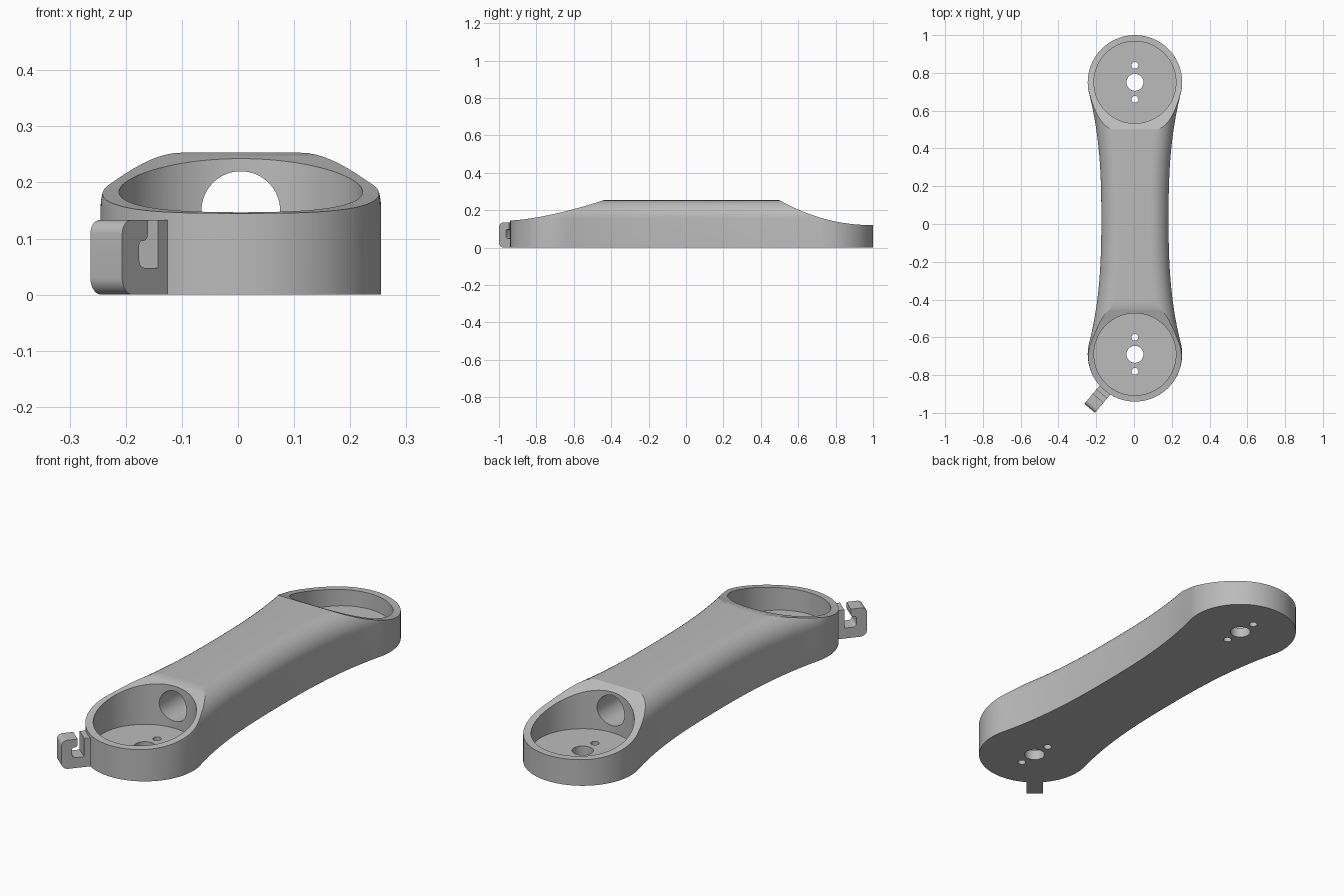
import bpy, bmesh, math
from mathutils import Matrix, Vector

if "Cube" in bpy.data.objects:
    bpy.data.objects.remove(bpy.data.objects["Cube"])

CX, MID = 0.005, 0.03            # arm axis and middle
FRONT, BACK = -0.69, 0.75        # cup centres along y
R, CUP_R, FLOOR, TOP = 0.25, 0.217, 0.047, 0.253

grey = bpy.data.materials.new("plain_grey")
grey.use_nodes = True
grey.diffuse_color = (0.5, 0.5, 0.5, 1)
grey.node_tree.nodes["Principled BSDF"].inputs["Base Color"].default_value = (0.5, 0.5, 0.5, 1)


def make_object(name, bm):
    bmesh.ops.recalc_face_normals(bm, faces=bm.faces)
    mesh = bpy.data.meshes.new(name)
    bm.to_mesh(mesh)
    bm.free()
    obj = bpy.data.objects.new(name, mesh)
    bpy.context.collection.objects.link(obj)
    mesh.materials.append(grey)
    return obj


def loft(name, rings):
    """Closed solid through a stack of equal-length rings."""
    bm = bmesh.new()
    loops = [[bm.verts.new(p) for p in ring] for ring in rings]
    for a, b in zip(loops, loops[1:]):
        for i in range(len(a)):
            j = (i + 1) % len(a)
            bm.faces.new((a[i], a[j], b[j], b[i]))
    bm.faces.new(loops[0][::-1])
    bm.faces.new(loops[-1])
    return make_object(name, bm)


def cylinder(name, radius, start, end, sides=96):
    start, end = Vector(start), Vector(end)
    axis = end - start
    turn = axis.to_track_quat('Z', 'Y').to_matrix().to_4x4()
    bm = bmesh.new()
    bmesh.ops.create_cone(bm, cap_ends=True, segments=sides, radius1=radius, radius2=radius,
                          depth=axis.length, matrix=Matrix.Translation((start + end) / 2) @ turn)
    return make_object(name, bm)


def cut(target, cutter):
    cutter.hide_render = True
    mod = target.modifiers.new("cut", 'BOOLEAN')
    mod.operation, mod.solver, mod.object = 'DIFFERENCE', 'EXACT', cutter
    bpy.context.view_layer.objects.active = target
    bpy.ops.object.modifier_apply(modifier=mod.name)
    bpy.data.objects.remove(cutter)


def smooth(obj):
    bpy.ops.object.select_all(action='DESELECT')
    obj.select_set(True)
    bpy.context.view_layer.objects.active = obj
    bpy.ops.object.shade_smooth_by_angle(angle=math.radians(25))


def arc(cx, cy, r, a0, a1, n):
    angles = [math.radians(a0 + (a1 - a0) * i / n) for i in range(n + 1)]
    return [Vector((cx + r * math.cos(a), cy + r * math.sin(a))) for a in angles]


# Waisted outline: two round ends joined by concave sides
REACH, TILT = 0.67, 11.5


def side(sign):
    pts = []
    for i in range(1, 40):
        t = REACH * (i / 20 - 1) * sign
        half = 0.178 + 0.067 * (abs(t) / REACH) ** 2.6
        pts.append(Vector((CX + sign * half, MID + t)))
    return pts


outline = (arc(CX, BACK, R, -TILT, 180 + TILT, 56) + side(-1)
           + arc(CX, FRONT, R, 180 - TILT, 360 + TILT, 56) + side(1))


def inset_ring(d, z):
    ring = []
    for i, p in enumerate(outline):
        tangent = (outline[(i + 1) % len(outline)] - outline[i - 1]).normalized()
        ring.append((p.x - tangent.y * d, p.y + tangent.x * d, z))
    return ring


# Body with rounded upper edge
FILLET = 0.097
rings = [inset_ring(0, 0)]
for k in range(13):
    a = math.pi / 2 * k / 12
    rings.append(inset_ring(FILLET * (1 - math.cos(a)), TOP - FILLET * (1 - math.sin(a))))
body = loft("arm_body", rings)

# Sloping scoops, cups and holes at both ends
for cy, out, low, power in ((FRONT, -1, 0.145, 1.5), (BACK, 1, 0.12, 2.1)):
    tip, length = cy + out * R, 0.5
    curve = [(tip + out * 0.1, low)]
    for i in range(25):
        t = i / 24
        curve.append((tip - out * length * t, low + (TOP - low) * t ** power))
    curve += [(tip - out * (length + 0.02), TOP + 0.02), (tip - out * (length + 0.02), 0.5),
              (tip + out * 0.1, 0.5)]
    cut(body, loft("scoop", [[(x, y, z) for y, z in curve] for x in (-0.5, 0.5)]))
    cut(body, cylinder("cup", CUP_R, (CX, cy, FLOOR), (CX, cy, 0.5), 128))
    for dy, r in ((0, 0.045), (0.09, 0.018), (-0.09, 0.018)):
        cut(body, cylinder("hole", r, (CX, cy + dy, -0.05), (CX, cy + dy, 0.1), 48))

# Cable tunnel between the cups
cut(body, cylinder("tunnel", 0.07, (CX, FRONT, 0.15), (CX, BACK, 0.15), 64))
smooth(body)

# Hook on the front cup: profile in (distance from cup centre, height)
profile = [Vector(p) for p in ((0.235, 0), )]
profile += arc(0.343, 0.03, 0.03, -90, 0, 8)
profile += arc(0.348, 0.108, 0.025, 0, 90, 8)
profile += [Vector((0.302, 0.133))]
profile += arc(0.314, 0.108, 0.012, 180, 270, 6)
profile += arc(0.318, 0.088, 0.008, 90, 0, 4)
profile += arc(0.312, 0.062, 0.014, 0, -90, 5)
profile += [Vector(p) for p in ((0.274, 0.048), (0.274, 0.133), (0.235, 0.133))]
aim = math.radians(230)
out_dir = Vector((math.cos(aim), math.sin(aim), 0))
across = Vector((-out_dir.y, out_dir.x, 0))
base = Vector((CX, FRONT, 0))
hook = loft("cable_hook", [[base + out_dir * p.x + across * w + Vector((0, 0, p.y)) for p in profile]
                           for w in (-0.037, 0.037)])
smooth(hook)
